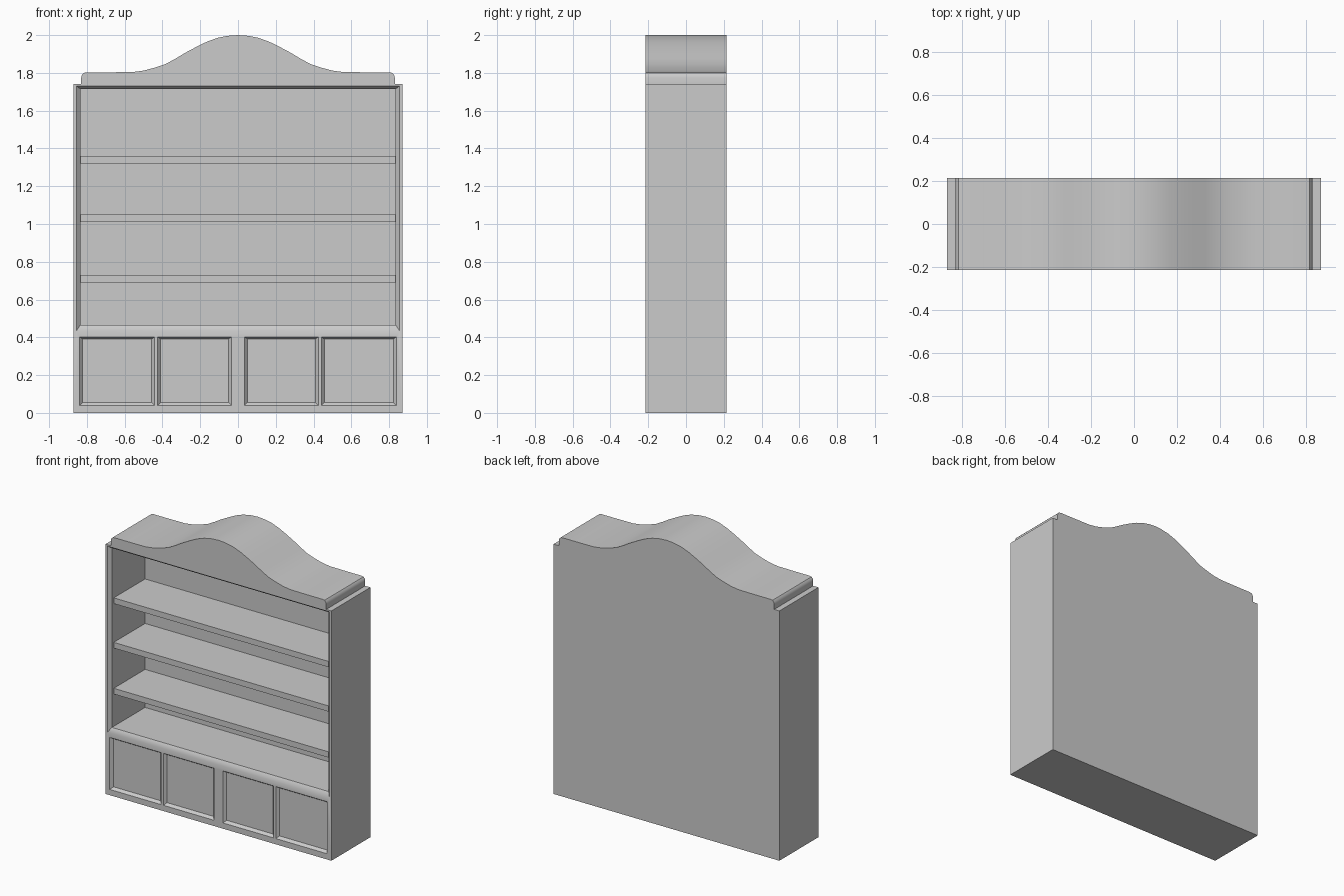
import bpy
import bmesh

if "Cube" in bpy.data.objects:
    bpy.data.objects.remove(bpy.data.objects["Cube"])

W, D, H = 0.87, 0.215, 1.74      # half width, half depth, carcass height
BACK = 0.17                      # y of the visible back panel


def finish(name, bm):
    bmesh.ops.recalc_face_normals(bm, faces=bm.faces)
    me = bpy.data.meshes.new(name)
    bm.to_mesh(me)
    bm.free()
    ob = bpy.data.objects.new(name, me)
    bpy.context.collection.objects.link(ob)
    return ob


def loft(name, loops):
    """Closed solid from a list of equally long point loops."""
    bm = bmesh.new()
    rings = [[bm.verts.new(p) for p in loop] for loop in loops]
    n = len(rings[0])
    for a, b in zip(rings, rings[1:]):
        for i in range(n):
            j = (i + 1) % n
            bm.faces.new((a[i], a[j], b[j], b[i]))
    bm.faces.new(rings[0])
    bm.faces.new(rings[-1])
    return finish(name, bm)


def rect(x0, x1, z0, z1, y):
    return [(x0, y, z0), (x1, y, z0), (x1, y, z1), (x0, y, z1)]


def box(name, x0, x1, y0, y1, z0, z1):
    return loft(name, [rect(x0, x1, z0, z1, y0), rect(x0, x1, z0, z1, y1)])


def activate(ob):
    bpy.ops.object.select_all(action='DESELECT')
    ob.select_set(True)
    bpy.context.view_layer.objects.active = ob


def cut(ob, cutter):
    cutter.hide_render = True
    mod = ob.modifiers.new("cut", 'BOOLEAN')
    mod.operation = 'DIFFERENCE'
    mod.solver = 'EXACT'
    mod.object = cutter
    activate(ob)
    bpy.ops.object.modifier_apply(modifier=mod.name)
    bpy.data.objects.remove(cutter)


def smooth(ob, angle=0.6):
    activate(ob)
    bpy.ops.object.shade_smooth_by_angle(angle=angle)


# Carcass with a deep shelf bay that has a bevelled rim
carcass = box("carcass", -W, W, -D, D, 0, H)
outer = (-0.855, 0.855, 0.435, 1.73)
inner = (-0.835, 0.835, 0.465, 1.715)
cut(carcass, loft("bay_cutter", [rect(*outer, -D - 0.1), rect(*outer, -D),
                                 rect(*inner, -D + 0.02), rect(*inner, BACK)]))

# Four shallow recessed door panels with sloped edges
for x0, x1 in ((-0.838, -0.442), (-0.425, -0.035), (0.035, 0.425), (0.442, 0.838)):
    rim = (x0, x1, 0.04, 0.402)
    panel = (x0 + 0.016, x1 - 0.016, 0.056, 0.39)
    cut(carcass, loft("door_cutter", [rect(*rim, -D - 0.1), rect(*rim, -D),
                                      rect(*panel, -D + 0.018)]))
smooth(carcass)

# Three shelves
for i, top in enumerate((0.73, 1.05, 1.36)):
    box(f"shelf_{i + 1}", -0.835, 0.835, -0.175, BACK, top - 0.04, top)

# Curved pediment extruded through the full depth
half = [(0.83, H), (0.83, 1.775), (0.826, 1.79), (0.817, 1.8), (0.8, 1.803),
        (0.70, 1.803), (0.56, 1.804), (0.50, 1.812), (0.44, 1.828), (0.385, 1.846),
        (0.33, 1.876), (0.28, 1.906), (0.22, 1.938), (0.165, 1.965), (0.11, 1.985),
        (0.055, 1.996)]
profile = half + [(0, 2.0)] + [(-x, z) for x, z in reversed(half)]
pediment = loft("pediment", [[(x, y, z) for x, z in profile] for y in (-D, D)])
smooth(pediment)
